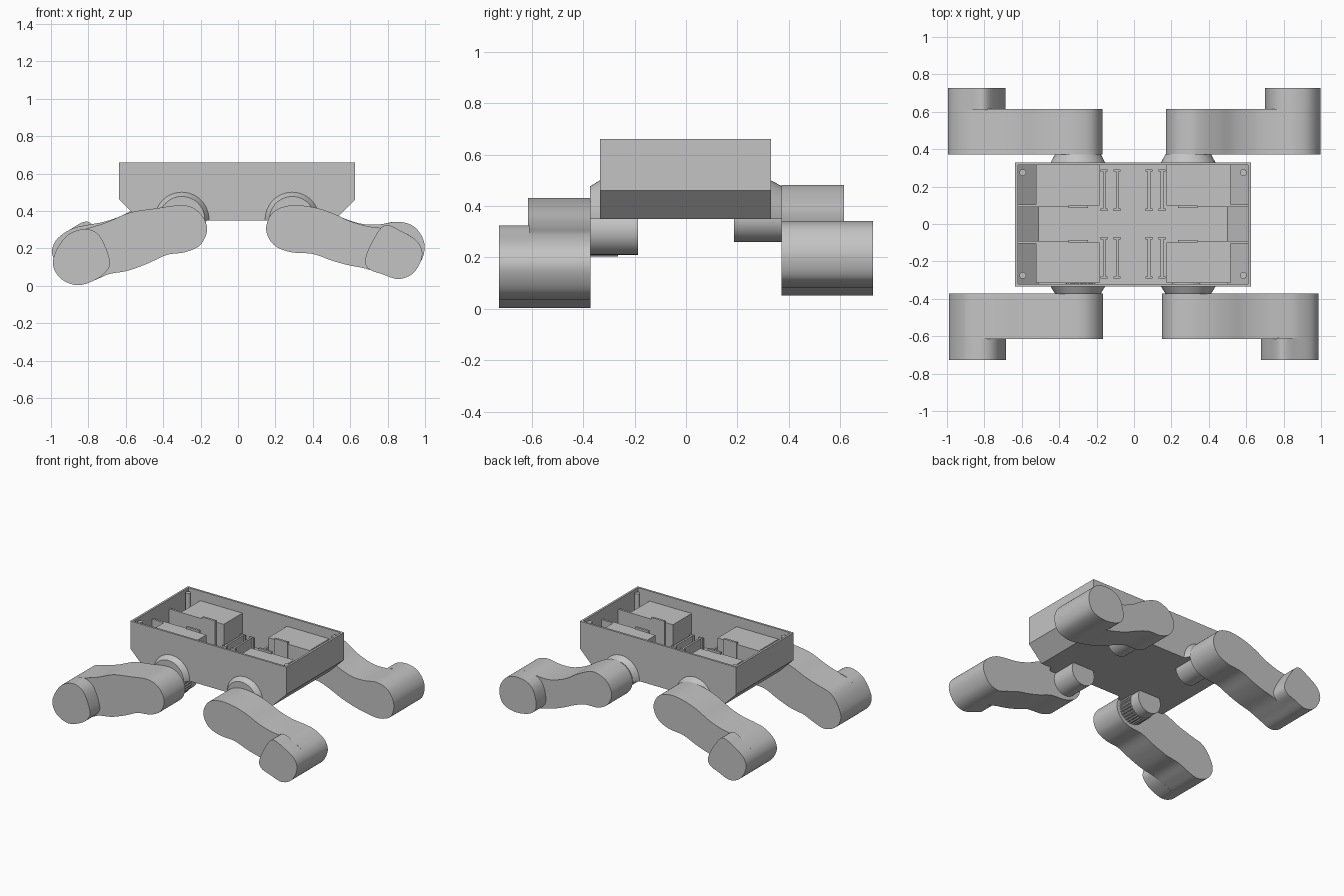
import bpy, bmesh, math
from mathutils import Vector

cube = bpy.data.objects.get("Cube")
if cube:
    bpy.data.objects.remove(cube)

# Single plastic colour
grey = bpy.data.materials.new("plain_grey")
grey.use_nodes = True
colour = (0.55, 0.55, 0.55, 1)
grey.diffuse_color = colour
grey.node_tree.nodes["Principled BSDF"].inputs["Base Color"].default_value = colour


def finish(name, bm, smooth=False):
    bmesh.ops.recalc_face_normals(bm, faces=bm.faces[:])
    mesh = bpy.data.meshes.new(name)
    bm.to_mesh(mesh)
    bm.free()
    mesh.materials.append(grey)
    obj = bpy.data.objects.new(name, mesh)
    bpy.context.collection.objects.link(obj)
    if smooth:
        bpy.ops.object.select_all(action='DESELECT')
        obj.select_set(True)
        bpy.context.view_layer.objects.active = obj
        bpy.ops.object.shade_smooth_by_angle(angle=math.radians(30))
    return obj


def extrude_y(name, outline, y0, y1, smooth=False):
    """Extrude an x-z outline from y0 to y1."""
    bm = bmesh.new()
    face = bm.faces.new([bm.verts.new((x, y0, z)) for x, z in outline])
    new = bmesh.ops.extrude_face_region(bm, geom=[face])["geom"]
    moved = [v for v in new if isinstance(v, bmesh.types.BMVert)]
    bmesh.ops.translate(bm, verts=moved, vec=(0, y1 - y0, 0))
    return finish(name, bm, smooth)


def ring(x, z, r, n=40, tooth=0):
    """Circle outline, optionally with teeth."""
    pts = []
    for i in range(n):
        a = math.tau * i / n
        rr = r - (tooth if i % 4 > 1 else 0)
        pts.append((x + rr * math.cos(a), z + rr * math.sin(a)))
    return pts


def collar(name, x, z, y0, r0, y1, r1, floor):
    """Half cone along y, cut off flat at the floor height."""
    bm = bmesh.new()
    loops = []
    for y, r in ((y0, r0), (y1, r1)):
        arc = [math.pi * i / 24 for i in range(25)]
        pts = [(x + r * math.cos(a), z + r * math.sin(a)) for a in arc]
        pts += [(x - r, floor), (x + r, floor)]
        loops.append([bm.verts.new((px, y, pz)) for px, pz in pts])
    n = len(loops[0])
    for i in range(n):
        j = (i + 1) % n
        bm.faces.new((loops[0][i], loops[0][j], loops[1][j], loops[1][i]))
    for loop in loops:
        bm.faces.new(loop)
    return finish(name, bm, True)


def rounded(points, steps=6):
    """Smooth closed curve through the points."""
    p = [Vector(q) for q in points]
    n, out = len(p), []
    for i in range(n):
        a, b, c, d = p[i - 1], p[i], p[(i + 1) % n], p[(i + 2) % n]
        for k in range(steps):
            t = k / steps
            out.append((b * 2 + (c - a) * t + (a * 2 - b * 5 + c * 4 - d) * t * t
                        + (b * 3 - a - c * 3 + d) * t ** 3) / 2)
    return out


# Open tray body with sloped lower ends
MID, HALF, TOP, BOTTOM = -0.005, 0.63, 0.66, 0.35
FRONT, BACK, WALL = -0.335, 0.33, 0.015


def tray_profile(inset):
    h, b = HALF - inset, BOTTOM + inset
    half = [(h, TOP), (h, 0.46), (h - 0.11, b)]
    return ([(MID + x, z) for x, z in half]
            + [(MID - x, z) for x, z in reversed(half)])


outer, inner = tray_profile(0), tray_profile(WALL)
extrude_y("body_floor_and_ends", outer + inner[::-1], FRONT + WALL, BACK - WALL)
extrude_y("body_front_wall", outer, FRONT, FRONT + WALL)
extrude_y("body_back_wall", outer, BACK - WALL, BACK)

# Tray interior and hip collars, repeated in all four quarters
for sx, side in ((-1, "right"), (1, "left")):
    for sy, end in ((-1, "front"), (1, "back")):
        tag = side + "_" + end

        def quarter_plate(name, outline, y0, y1):
            extrude_y(name + "_" + tag, [(MID + sx * x, z) for x, z in outline],
                      sy * y0, sy * y1)

        def quarter_box(name, x0, x1, y0, y1, z0, z1):
            quarter_plate(name, [(x0, z0), (x1, z0), (x1, z1), (x0, z1)], y0, y1)

        quarter_box("motor_housing", 0.18, 0.52, 0.1, 0.315, 0.385, 0.59)
        quarter_plate("divider", [(0.34, 0.36), (0.5, 0.36), (0.615, 0.47),
                                  (0.615, 0.59), (0.34, 0.59)], 0.09, 0.105)
        quarter_box("housing_clip", 0.24, 0.345, 0.085, 0.1, 0.4, 0.605)
        for i, x in enumerate((0.085, 0.155)):
            quarter_box(f"rail_{i}", x - 0.007, x + 0.007, 0.08, 0.28, 0.36, 0.45)
            for k, y in enumerate((0.07, 0.28)):
                quarter_box(f"rail_{i}_flange_{k}", x - 0.019, x + 0.019,
                            y, y + 0.012, 0.36, 0.45)
        bm = bmesh.new()
        bmesh.ops.create_cone(bm, cap_ends=True, segments=20, radius1=0.018,
                              radius2=0.018, depth=0.19)
        bmesh.ops.translate(bm, verts=bm.verts[:],
                            vec=(MID + sx * 0.59, sy * 0.275, 0.55))
        finish("screw_post_" + tag, bm, True)
        wall = BACK if sy > 0 else FRONT
        collar("hip_collar_" + tag, MID + sx * 0.295, 0.355,
               wall, 0.145, sy * 0.373, 0.122, BOTTOM)

# Leg outlines: top of thigh, shared foot end, underside, inner side of foot
straight = dict(
    hip=0.29,
    top=[(.165, .305), (.205, .39), (.29, .43), (.45, .412), (.58, .39),
         (.7, .34), (.81, .305)],
    foot=[(.9, .278), (.96, .21), (.99, .12), (.95, .04), (.86, .003),
          (.77, .028)],
    under=[(.69, .062), (.59, .08), (.48, .12), (.38, .165), (.28, .18),
           (.2, .22)],
    heel=[(.71, .07), (.685, .13), (.735, .26), (.81, .303)])
sloped = dict(
    hip=0.28,
    top=[(.15, .305), (.19, .395), (.285, .43), (.4, .42), (.5, .39),
         (.6, .345), (.7, .317), (.8, .305)],
    foot=[(.88, .288), (.96, .235), (.985, .16), (.94, .07), (.86, .036),
          (.77, .062)],
    under=[(.68, .092), (.59, .11), (.5, .135), (.4, .17), (.28, .18),
           (.19, .22)],
    heel=[(.7, .09), (.68, .14), (.72, .24), (.785, .323)])
bent = dict(
    hip=0.29,
    top=[(.165, .305), (.205, .39), (.29, .43), (.36, .42), (.45, .375),
         (.54, .32), (.65, .282), (.75, .278), (.85, .292)],
    foot=[(.93, .27), (.98, .21), (.992, .14), (.96, .065), (.87, .034),
          (.77, .045)],
    under=[(.67, .067), (.57, .1), (.47, .145), (.38, .175), (.28, .18),
           (.2, .22)],
    heel=[(.71, .08), (.695, .14), (.72, .23), (.77, .277), (.85, .292)])

HIP_Z, LIFT = 0.305, 0.05


def build_leg(tag, sx, sy, shape, shift=0, droop=0):
    lift = LIFT if sy > 0 else 0
    hip = Vector((shape["hip"], HIP_Z))
    c, s = math.cos(math.radians(droop)), math.sin(math.radians(droop))

    def outline(*keys):
        pts = []
        for key in keys:
            for p in shape[key]:
                d = Vector(p) - hip
                x, z = hip.x + c * d.x + s * d.y, hip.y - s * d.x + c * d.y
                pts.append((sx * x + shift, z + lift))
        return rounded(pts)

    extrude_y("leg_" + tag, outline("top", "foot", "under"),
              sy * 0.372, sy * 0.615, True)
    extrude_y("foot_" + tag, outline("foot", "heel"),
              sy * 0.61, sy * 0.727, True)
    x, z = sx * hip.x + shift, HIP_Z + lift
    extrude_y("hip_shaft_" + tag, ring(x, z, 0.095),
              sy * 0.187, sy * 0.375, True)
    return x, z


x, z = build_leg("right_front", -1, -1, straight)
build_leg("left_front", 1, -1, sloped)
build_leg("left_back", 1, 1, bent, shift=0.005)
build_leg("right_back", -1, 1, sloped, shift=-0.018, droop=3.5)

# Toothed sleeve on one hip shaft
extrude_y("hip_teeth", ring(x, z, 0.101, 120, 0.007), -0.375, -0.265)
